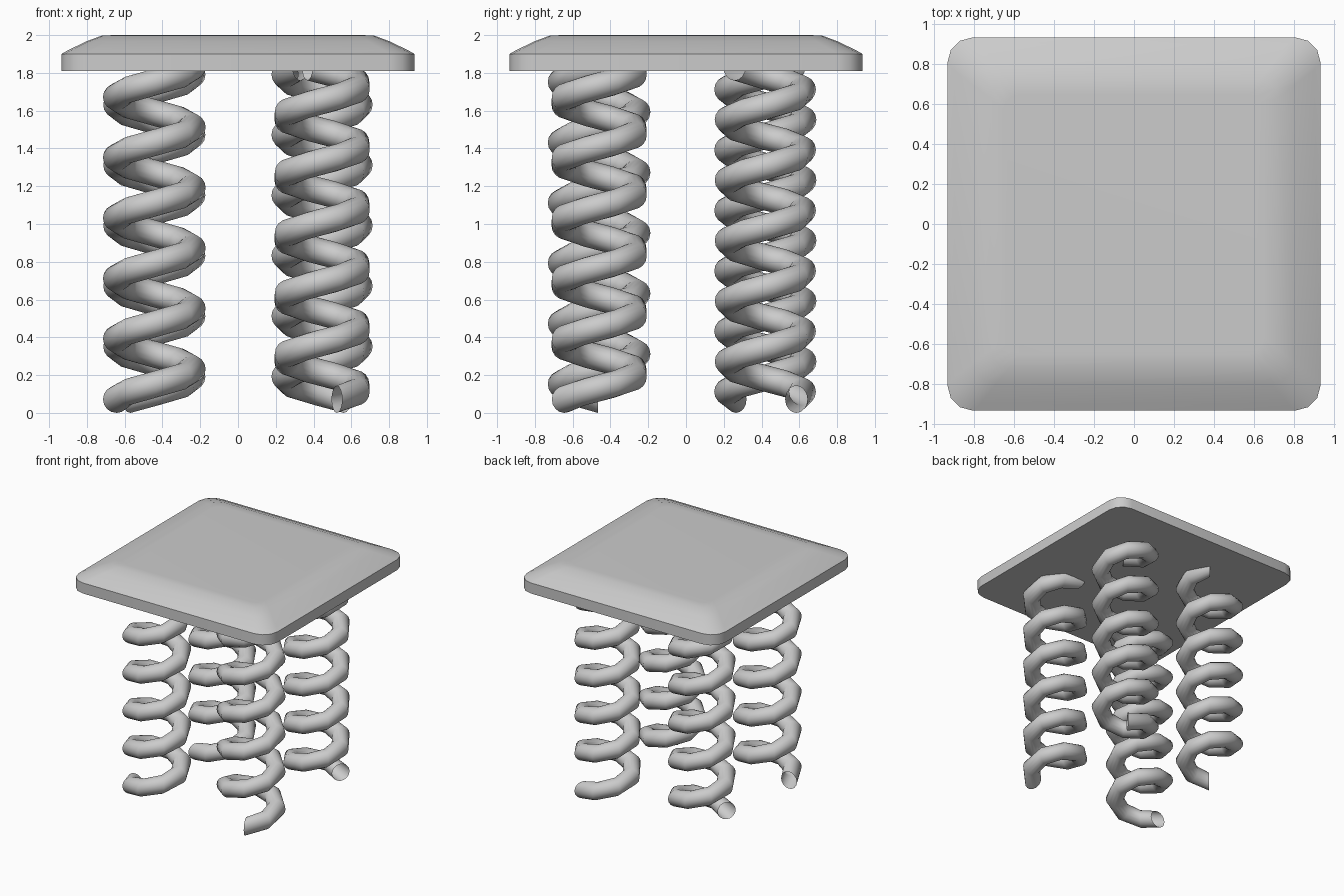
import bpy, bmesh
from math import sin, cos, pi, radians

cube = bpy.data.objects.get("Cube")
if cube:
    bpy.data.objects.remove(cube, do_unlink=True)

grey = bpy.data.materials.new("plain_grey")
grey.use_nodes = True
colour = (0.6, 0.6, 0.6, 1)
grey.diffuse_color = colour
grey.node_tree.nodes["Principled BSDF"].inputs["Base Color"].default_value = colour


def loft(name, rings, capped, angle):
    """Skin a list of closed point rings, with optional end caps."""
    bm = bmesh.new()
    loops = [[bm.verts.new(p) for p in ring] for ring in rings]
    n = len(loops[0])
    for a, b in zip(loops, loops[1:]):
        for i in range(n):
            j = (i + 1) % n
            bm.faces.new((a[i], a[j], b[j], b[i]))
    if capped:
        bm.faces.new(loops[0][::-1])
        bm.faces.new(loops[-1])
    bmesh.ops.recalc_face_normals(bm, faces=bm.faces)
    mesh = bpy.data.meshes.new(name)
    bm.to_mesh(mesh)
    bm.free()
    mesh.materials.append(grey)
    obj = bpy.data.objects.new(name, mesh)
    bpy.context.collection.objects.link(obj)
    bpy.ops.object.select_all(action='DESELECT')
    obj.select_set(True)
    bpy.context.view_layer.objects.active = obj
    bpy.ops.object.shade_smooth_by_angle(angle=radians(angle))
    return obj


def rounded_square(half, radius, z, steps=3):
    points = []
    for quarter in range(4):
        mid = radians(45 + 90 * quarter)
        cx = (half - radius) * (1 if cos(mid) > 0 else -1)
        cy = (half - radius) * (1 if sin(mid) > 0 else -1)
        for s in range(steps + 1):
            a = pi / 2 * (quarter + s / steps)
            points.append((cx + radius * cos(a), cy + radius * sin(a), z))
    return points


# Seat slab: upright rim, sloping shoulder, flat top
seat_profile = [(0.935, 0.13, 1.81), (0.935, 0.13, 1.90), (0.90, 0.13, 1.92),
                (0.80, 0.11, 1.968), (0.72, 0.09, 1.998), (0.65, 0.08, 2.0)]
loft("seat", [rounded_square(*p) for p in seat_profile], True, 40)

# Coil spring legs: an upright circle swept in eight steps per turn
COIL, TUBE, PITCH, TURNS, STEPS, SIDES = 0.2, 0.072, 0.32, 5.5, 8, 16


def spring(name, x, y, start):
    rings = []
    for k in range(int(TURNS * STEPS) + 1):
        a = radians(start) + 2 * pi * k / STEPS
        z = TUBE + PITCH * k / STEPS
        ring = []
        for i in range(SIDES):
            t = 2 * pi * i / SIDES
            r = COIL + TUBE * cos(t)
            ring.append((x + r * cos(a), y + r * sin(a), z + TUBE * sin(t)))
        rings.append(ring)
    loft(name, rings, False, 60)


spring("front_left_spring_leg", 0.445, -0.46, 293)
spring("back_left_spring_leg", 0.445, 0.42, 55)
spring("back_right_spring_leg", -0.443, 0.42, 231)
spring("front_right_spring_leg", -0.443, -0.46, 182)
